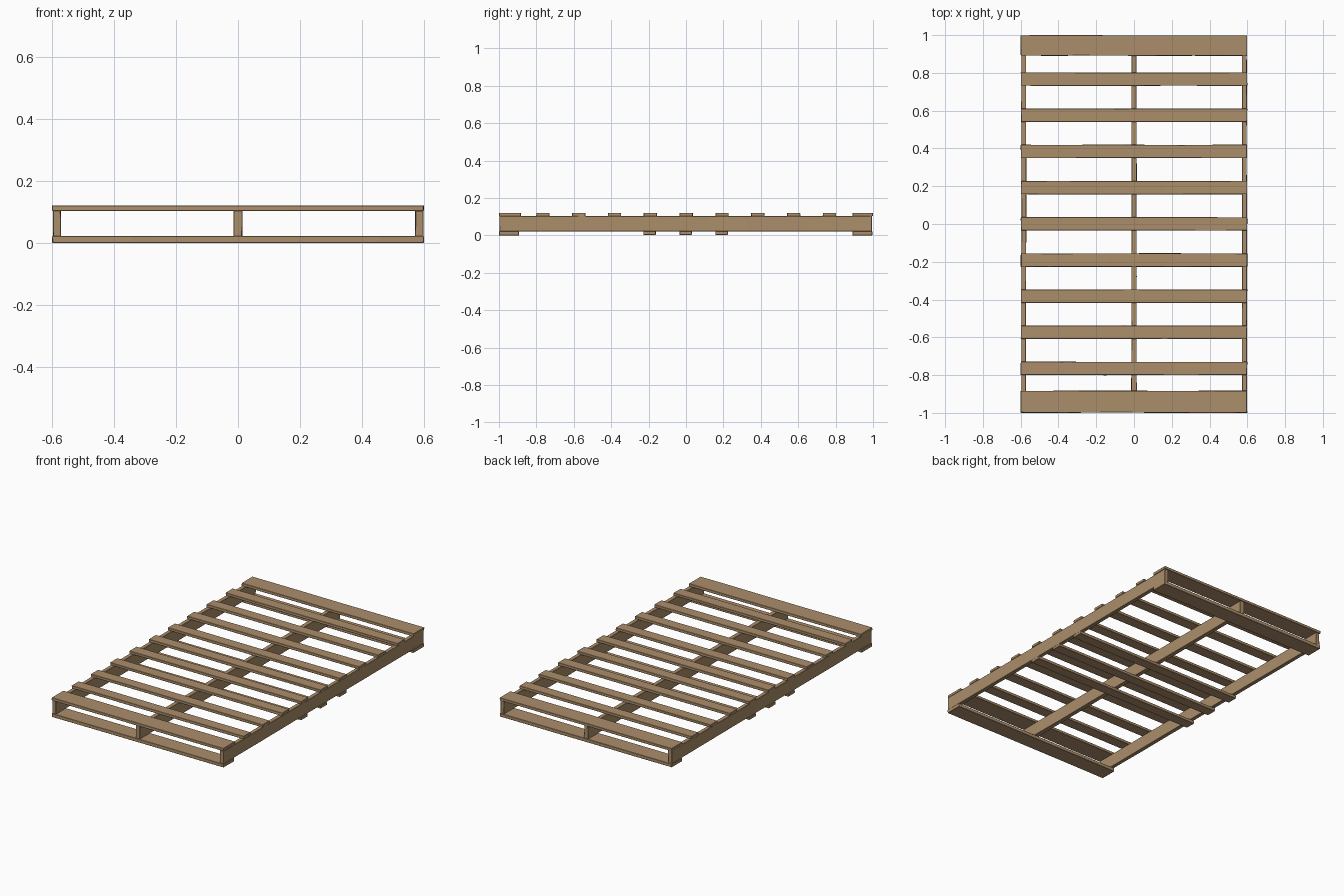
import bpy, bmesh, random
from mathutils import Vector

if "Cube" in bpy.data.objects:
    bpy.data.objects.remove(bpy.data.objects["Cube"])

random.seed(4)

wood = bpy.data.materials.new("pale_wood")
wood.diffuse_color = (0.41, 0.27, 0.145, 1)
wood.use_nodes = True
wood.node_tree.nodes["Principled BSDF"].inputs["Base Color"].default_value = wood.diffuse_color


def board(name, lo, hi, cuts=5, wear=0.002):
    """Rough-sawn board between two corners, with slightly worn edges."""
    lo, hi = Vector(lo), Vector(hi)
    size, mid = hi - lo, (lo + hi) / 2
    bm = bmesh.new()
    bmesh.ops.create_cube(bm, size=1)
    bmesh.ops.scale(bm, vec=size, verts=bm.verts)
    # uneven cuts along the length
    axis = 0 if size.x > size.y else 1
    normal = Vector((1, 0, 0)) if axis == 0 else Vector((0, 1, 0))
    for i in range(cuts):
        t = (i + 1) / (cuts + 1) - 0.5 + random.uniform(-0.05, 0.05)
        bmesh.ops.bisect_plane(bm, geom=bm.verts[:] + bm.edges[:] + bm.faces[:],
                               plane_co=normal * size[axis] * t, plane_no=normal)
    # wear the corners inwards a little
    for v in bm.verts:
        for a in range(3):
            amount = wear * (0.3 if a == 2 else 1)
            if abs(v.co[a]) > size[a] * 0.49:
                v.co[a] -= (1 if v.co[a] > 0 else -1) * random.uniform(0, amount)
    mesh = bpy.data.meshes.new(name)
    bm.to_mesh(mesh)
    bm.free()
    mesh.materials.append(wood)
    ob = bpy.data.objects.new(name, mesh)
    ob.location = mid
    bpy.context.collection.objects.link(ob)
    bevel = ob.modifiers.new("worn_edge", 'BEVEL')
    bevel.width = 0.0015
    bevel.segments = 1
    bevel.limit_method = 'ANGLE'
    return ob


# three stringers running front to back
for side, x0, x1 in (("left", -0.597, -0.57), ("middle", -0.015, 0.015), ("right", 0.571, 0.598)):
    board(f"{side}_stringer", (x0, -0.998, 0.021), (x1, 0.995, 0.104), cuts=8)

# top deck: wide end boards and nine narrow slats
board("top_front_board", (-0.601, -1.0, 0.103), (0.6, -0.882, 0.121))
board("top_back_board", (-0.601, 0.89, 0.103), (0.6, 1.0, 0.121))
for i in range(9):
    y = (i - 4) * 0.1915 + 0.001
    board(f"top_slat_{i + 1}", (-0.6, y - 0.036, 0.103), (0.6, y + 0.036, 0.121))

# bottom deck: two end boards and three slats in the middle
board("bottom_front_board", (-0.6, -1.0, 0.0), (0.6, -0.893, 0.022))
board("bottom_back_board", (-0.6, 0.89, 0.0), (0.6, 0.997, 0.022))
for i in range(3):
    y = (i - 1) * 0.1925 - 0.002
    board(f"bottom_slat_{i + 1}", (-0.6, y - 0.034, 0.003), (0.6, y + 0.034, 0.022))
